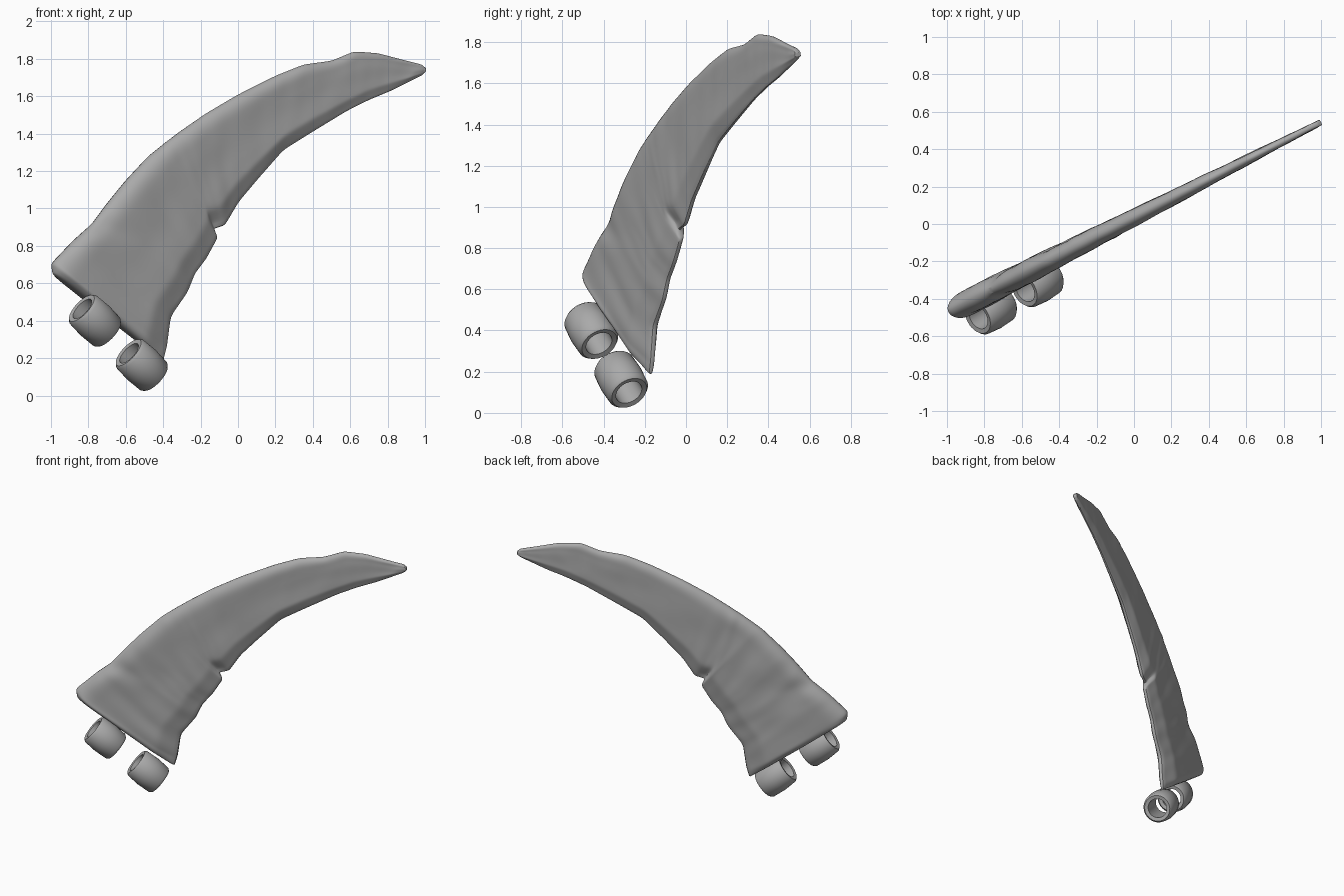
import bpy, bmesh, math
from mathutils import Vector, noise

cube = bpy.data.objects.get("Cube")
if cube:
    bpy.data.objects.remove(cube)

grey = bpy.data.materials.new("plain_grey")
grey.use_nodes = True
colour = (0.4, 0.4, 0.4, 1)
grey.diffuse_color = colour
grey.node_tree.nodes["Principled BSDF"].inputs["Base Color"].default_value = colour

SLOPE, OFFSET = 0.51, 0.035
NORMAL = Vector((SLOPE, -1, 0)).normalized()      # front side of the blade


def on_plane(x, z):
    return Vector((x, OFFSET + SLOPE * x, z))


def finish(bm, name, angle):
    bmesh.ops.recalc_face_normals(bm, faces=bm.faces)
    mesh = bpy.data.meshes.new(name)
    bm.to_mesh(mesh)
    bm.free()
    mesh.materials.append(grey)
    obj = bpy.data.objects.new(name, mesh)
    bpy.context.collection.objects.link(obj)
    bpy.ops.object.select_all(action="DESELECT")
    obj.select_set(True)
    bpy.context.view_layer.objects.active = obj
    bpy.ops.object.shade_smooth_by_angle(angle=math.radians(angle))
    return obj


def bridge(bm, a, b):
    for i in range(len(a)):
        j = (i + 1) % len(a)
        bm.faces.new((a[i], a[j], b[j], b[i]))


# Blade outline: matching points of the spine and the cutting edge, root to tip
spine = [(-.99, .65), (-.995, .71), (-.88, .83), (-.78, .92), (-.69, 1.04), (-.6, 1.15),
         (-.48, 1.28), (-.38, 1.36), (-.3, 1.42), (-.17, 1.51), (0, 1.61), (.2, 1.71),
         (.35, 1.77), (.5, 1.79), (.62, 1.84), (.75, 1.83), (.9, 1.79), (.98, 1.77), (1, 1.75)]
edge = [(-.4, .18), (-.38, .26), (-.36, .42), (-.27, .55), (-.23, .65), (-.17, .73),
        (-.11, .84), (-.13, .89), (-.07, .91), (0, 1.03), (.1, 1.15), (.24, 1.31),
        (.4, 1.41), (.58, 1.52), (.7, 1.58), (.82, 1.63), (.92, 1.68), (.98, 1.71), (1, 1.73)]
STEPS, ACROSS = 4, 20


def sample(points, t):
    i = min(int(t), len(points) - 2)
    return Vector(points[i]).lerp(Vector(points[i + 1]), t - i)


def half_thickness(x, t, v):
    base = 0.07 - 0.025 * (x + 1) if x < 0 else 0.045 - 0.03 * x
    round_spine = min(1, 0.3 + 0.7 * math.sqrt(v / 0.12))
    bevel = min(1, 0.25 + 0.75 * (1 - v) / 0.2)
    root = min(1, 0.6 + t)
    return base * round_spine * bevel * root


def wrinkle(t, v, side):
    folds = noise.noise(Vector((t * 2 + v * 1.5, v * 1.5, side * 9)))
    lumps = noise.noise(Vector((t * 0.7, v * 3, side * 5 + 20)))
    crease = math.exp(-((t - 3 - v) * 3) ** 2) * max(0, 1 - v * 2.5)
    notch = math.exp(-((t - 7.2) * 2) ** 2) * max(0, v * 4 - 3)
    fade = max(0.3, 1 - t / 25)
    return (0.007 * folds + 0.007 * lumps) * fade - 0.014 * crease - 0.018 * notch


bm = bmesh.new()
rings = []
last = len(spine) - 1
for k in range(last * STEPS + 1):
    t = k / STEPS
    top, low = sample(spine, t), sample(edge, t)
    ring = []
    for side in (1, -1):
        order = range(ACROSS + 1) if side == 1 else range(ACROSS, -1, -1)
        for i in order:
            v = i / ACROSS
            p = top.lerp(low, v)
            depth = half_thickness(p.x, t, v)
            if 0 < v < 1:
                depth = max(0.006, depth + wrinkle(t, v, side))
            ring.append(bm.verts.new(on_plane(p.x, p.y) + NORMAL * depth * side))
    rings.append(ring)
for a, b in zip(rings, rings[1:]):
    bridge(bm, a, b)
for ring in (rings[0], rings[-1]):
    n = len(ring)
    for i in range(ACROSS):
        bm.faces.new((ring[i], ring[i + 1], ring[n - 2 - i], ring[n - 1 - i]))
blade = finish(bm, "blade", 60)
smooth = blade.modifiers.new("rounding", "SUBSURF")
smooth.levels = smooth.render_levels = 1

# Hollow mounting sleeves under the root, on one shared axis
AXIS = Vector((0.25, 0.14, -0.235)).normalized()
SIDE = AXIS.cross(NORMAL).normalized()
UP = SIDE.cross(AXIS)
section = [(.068, -.1), (.092, -.105), (.104, -.09), (.11, 0), (.104, .09), (.092, .105), (.068, .1)]
for name, centre in (("upper_sleeve", (-.765, -.46, .4)), ("lower_sleeve", (-.515, -.315, .163))):
    bm = bmesh.new()
    loops = []
    for k in range(32):
        a = math.tau * k / 32
        spoke = SIDE * math.cos(a) + UP * math.sin(a)
        loops.append([bm.verts.new(Vector(centre) + spoke * r + AXIS * h) for r, h in section])
    for k in range(32):
        bridge(bm, loops[k - 1], loops[k])
    finish(bm, name, 50)
